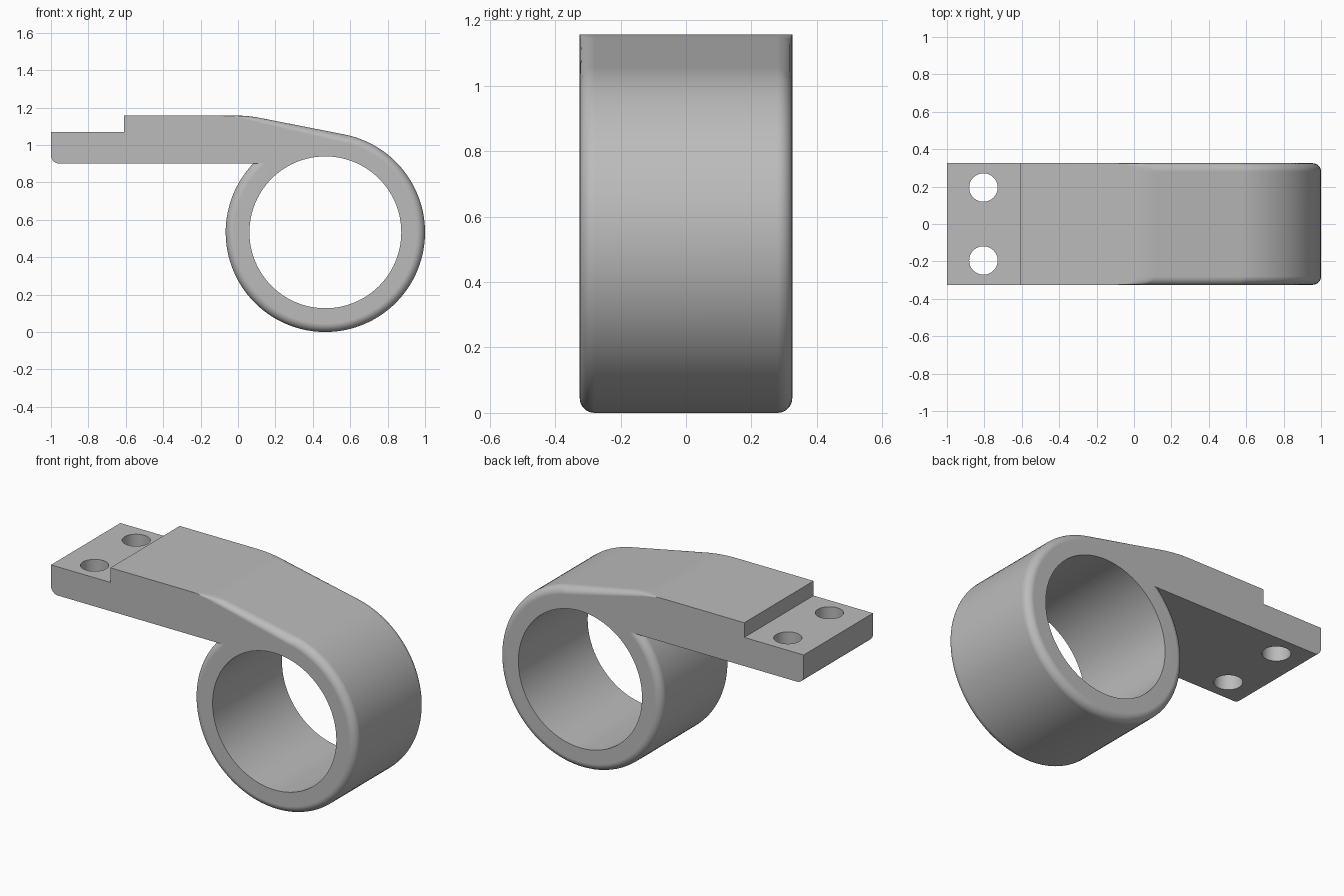
import bpy, bmesh
from math import sin, cos, pi, asin, sqrt, radians
from mathutils import Matrix

cube = bpy.data.objects.get("Cube")
if cube:
    bpy.data.objects.remove(cube, do_unlink=True)

HALF = 0.325                  # half width of the bracket
ROUND = 0.045                 # rounding of the ring's outer edges
CX, CZ, R, BORE = 0.467, 0.533, 0.533, 0.406
TOP, LEDGE, UNDER = 1.157, 1.07, 0.90
SLOPE = radians(11.2)

grey = bpy.data.materials.new("plain grey")
grey.use_nodes = True
colour = (0.5, 0.5, 0.5, 1)
grey.diffuse_color = colour
grey.node_tree.nodes["Principled BSDF"].inputs["Base Color"].default_value = colour


def outline(inset):
    """Side profile, with the ring and the sloping top pulled in by inset."""
    r = R - inset
    pts = []
    # rounded lower corner of the arm's end
    for i in range(7):
        a = -pi / 2 - i * pi / 12
        pts.append((-1 + ROUND + ROUND * cos(a), UNDER + ROUND + ROUND * sin(a)))
    # ledge and step
    pts += [(-1, LEDGE), (-0.61, LEDGE), (-0.61, TOP)]
    # soft bend from the flat top into the slope
    start = pi / 2 - SLOPE
    tx, tz = CX + r * cos(start), CZ + r * sin(start)
    bx = 0.055 - 0.1 * inset / ROUND
    w = 0.06
    dx, dz = tx - bx, tz - TOP
    length = sqrt(dx * dx + dz * dz)
    ex, ez = bx + w * dx / length, TOP + w * dz / length
    for i in range(7):
        t = i / 6
        pts.append(((1 - t) ** 2 * (bx - w) + 2 * t * (1 - t) * bx + t * t * ex,
                    (1 - t * t) * TOP + t * t * ez))
    # round the ring, back up to the underside of the arm
    end = -pi - asin((UNDER - CZ) / r)
    for i in range(97):
        a = start + (end - start) * i / 96
        pts.append((CX + r * cos(a), CZ + r * sin(a)))
    return pts


# Body: the profile lofted across the width with rounded edges
STEPS = 8
levels = []
for i in range(STEPS + 1):
    t = pi / 2 * (1 - i / STEPS)
    levels.append((-HALF + ROUND * (1 - sin(t)), ROUND * (1 - cos(t))))
levels = sorted((y, d) for y, d in levels)
levels = [(-HALF + ROUND * (1 - cos(u)), ROUND * (1 - sin(u)))
          for u in (pi / 2 * i / STEPS for i in range(STEPS + 1))]
levels += [(-y, d) for y, d in reversed(levels)]

bm = bmesh.new()
rows = [[bm.verts.new((x, y, z)) for x, z in outline(d)] for y, d in levels]
for a, b in zip(rows, rows[1:]):
    for i in range(len(a)):
        j = (i + 1) % len(a)
        bm.faces.new((a[i], a[j], b[j], b[i]))
bm.faces.new(rows[0])
bm.faces.new(rows[-1])
bmesh.ops.recalc_face_normals(bm, faces=bm.faces)
mesh = bpy.data.meshes.new("clamp_bracket")
bm.to_mesh(mesh)
bm.free()
body = bpy.data.objects.new("clamp_bracket", mesh)
bpy.context.collection.objects.link(body)
mesh.materials.append(grey)


def cut_hole(name, radius, depth, matrix, sides):
    """Cut a round hole through the body."""
    tool = bmesh.new()
    bmesh.ops.create_cone(tool, cap_ends=True, segments=sides, radius1=radius,
                          radius2=radius, depth=depth, matrix=matrix)
    m = bpy.data.meshes.new(name)
    tool.to_mesh(m)
    tool.free()
    m.materials.append(grey)
    cutter = bpy.data.objects.new(name, m)
    cutter.hide_render = True
    bpy.context.collection.objects.link(cutter)
    mod = body.modifiers.new(name, 'BOOLEAN')
    mod.operation = 'DIFFERENCE'
    mod.solver = 'EXACT'
    mod.object = cutter
    bpy.ops.object.modifier_apply(modifier=mod.name)
    bpy.data.objects.remove(cutter, do_unlink=True)


bpy.ops.object.select_all(action='DESELECT')
bpy.context.view_layer.objects.active = body
body.select_set(True)

# Ring bore and the two bolt holes
cut_hole("bore_cutter", BORE, 2,
         Matrix.Translation((CX, 0, CZ)) @ Matrix.Rotation(pi / 2, 4, 'X'), 96)
for side in (-1, 1):
    cut_hole("bolt_hole_cutter", 0.076, 1,
             Matrix.Translation((-0.805, side * 0.195, 1)), 48)

# Smooth curves, crisp corners, flat faces kept flat
bpy.ops.object.shade_smooth_by_angle(angle=radians(30))
flat = body.modifiers.new("flat_faces", 'WEIGHTED_NORMAL')
flat.keep_sharp = True
